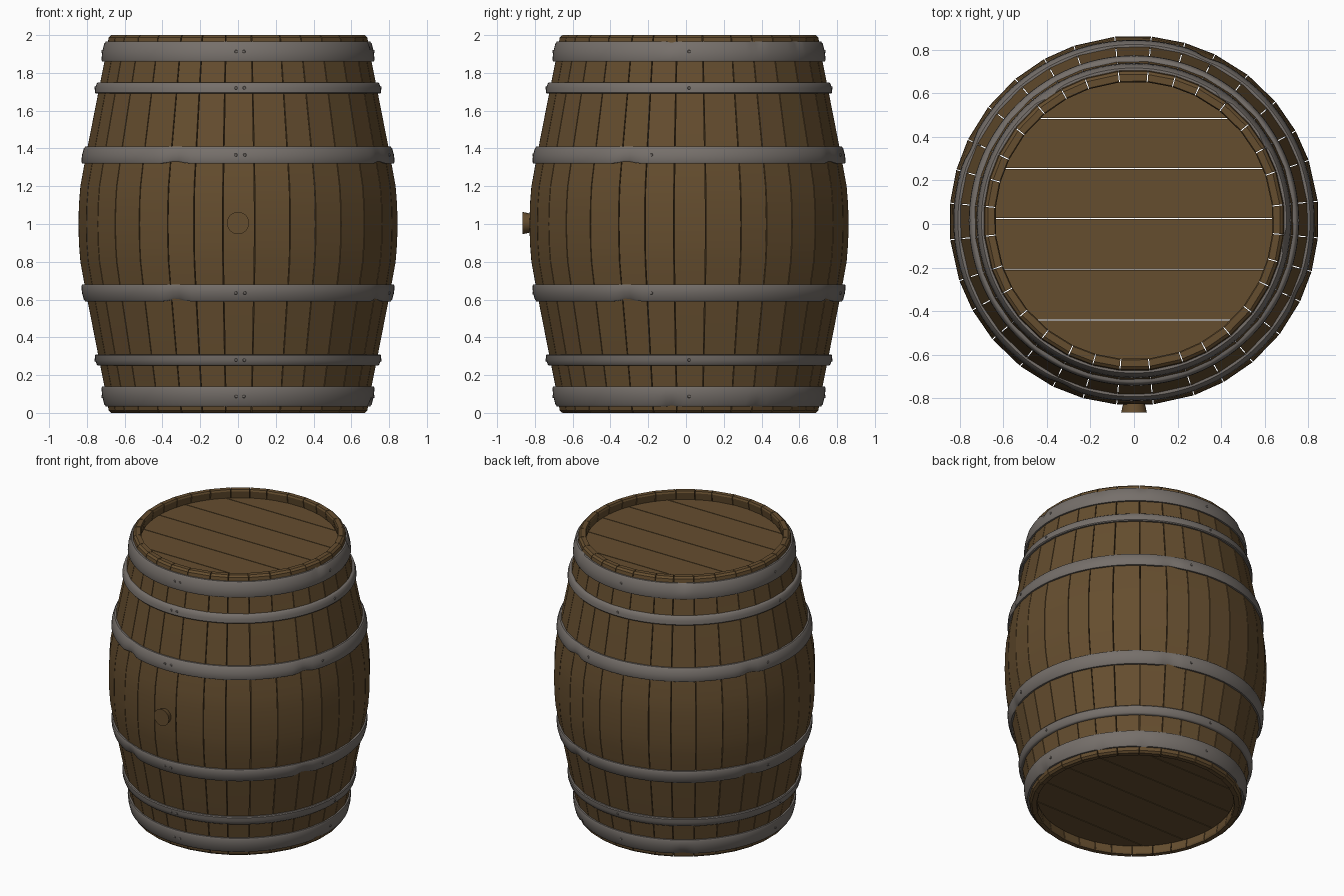
import bpy, bmesh, math
from math import radians, cos, sin
from mathutils import Matrix, Vector

cube = bpy.data.objects.get("Cube")
if cube:
    bpy.data.objects.remove(cube, do_unlink=True)

CY = 0.016            # barrel axis in y
LID_R = 0.64
STAVE_THICK = 0.05
GAP = 0.0045


def material(name, rgb, metallic=0.0):
    m = bpy.data.materials.new(name)
    m.use_nodes = True
    m.diffuse_color = (*rgb, 1)
    m.node_tree.nodes["Principled BSDF"].inputs["Base Color"].default_value = (*rgb, 1)
    return m


WOOD = material("oak_wood", (0.13, 0.075, 0.028))
IRON = material("dull_iron", (0.18, 0.16, 0.145))


def finish(bm, name, mat, angle=30):
    bmesh.ops.recalc_face_normals(bm, faces=bm.faces)
    mesh = bpy.data.meshes.new(name)
    bm.to_mesh(mesh)
    bm.free()
    mesh.materials.append(mat)
    obj = bpy.data.objects.new(name, mesh)
    obj.location.y = CY
    bpy.context.collection.objects.link(obj)
    bpy.ops.object.select_all(action='DESELECT')
    obj.select_set(True)
    bpy.context.view_layer.objects.active = obj
    bpy.ops.object.shade_smooth_by_angle(angle=radians(angle))
    return obj


# Barrel radius by distance from mid height
BULGE = [(0, .848), (.1, .846), (.2, .838), (.37, .807), (.7, .742), (.86, .71), (1, .685)]


def radius(z):
    d = min(abs(z - 1), 1)
    for (d0, r0), (d1, r1) in zip(BULGE, BULGE[1:]):
        if d <= d1:
            return r0 + (r1 - r0) * (d - d0) / (d1 - d0)


def loft(bm, rings, closed):
    """Skin matching vertex loops; cap the ends unless the loft is closed."""
    n = len(rings[0])
    pairs = list(zip(rings, rings[1:])) + ([(rings[-1], rings[0])] if closed else [])
    for a, b in pairs:
        for i in range(n):
            j = (i + 1) % n
            bm.faces.new((a[i], a[j], b[j], b[i]))
    if not closed:
        bm.faces.new(rings[0])
        bm.faces.new(rings[-1])


# Staves: one quarter pattern of widths, repeated around the barrel
SEAMS = [-50, -38, -26, -16, -5.4, 6, 19, 29, 40]
half = [1 - d for d, r in reversed(BULGE)]
heights = half + [2 - z for z in reversed(half[:-1])]
heights = [0, .012] + heights[1:-1] + [1.988, 2]
bm = bmesh.new()
for quarter in range(4):
    for a0, a1 in zip(SEAMS, SEAMS[1:]):
        rings = []
        for z in heights:
            chamfer = .012 if z in (0, 2) else 0
            ro = radius(z) - chamfer
            ri = radius(z) - STAVE_THICK + chamfer * .6
            ring = []
            for a, r, side in ((a0, ro, 1), (a1, ro, -1), (a1, ri, -1), (a0, ri, 1)):
                t = radians(a + quarter * 90 - 90) + side * GAP / 2 / r
                ring.append(bm.verts.new((r * cos(t), r * sin(t), z)))
            rings.append(ring)
        loft(bm, rings, False)
finish(bm, "staves", WOOD)

# Plank lids with open seams, clipped to a circle
CUTS = [-LID_R, -.456, -.226, .009, .239, .469, LID_R]
for name, z0 in (("bottom_lid", .06), ("top_lid", 1.915)):
    bm = bmesh.new()
    for lo, hi in zip(CUTS, CUTS[1:]):
        lo, hi = lo + GAP / 2, hi - GAP / 2
        ys = [lo + (hi - lo) * i / 10 for i in range(11)]
        edge = [(math.sqrt(max(LID_R ** 2 - y * y, .0004)), y) for y in ys]
        outline = edge + [(-x, y) for x, y in reversed(edge)]
        loft(bm, [[bm.verts.new((x, y, z)) for x, y in outline] for z in (z0, z0 + .025)], False)
    finish(bm, name, WOOD)


# Hoops: rounded strap section swept round the barrel, with a few knocks
def hoop(name, z0, z1, dents, flip=False):
    bm = bmesh.new()
    rings = []
    n = 144
    rim = z1 > 1.9 or z0 < .1
    for i in range(n):
        deg = i * 360 / n
        t = radians(deg)
        ring = []
        for v, out in ((0, -.008), (0, .009), (.1, .015), (.5, .018),
                       (.9, .015), (1, .009), (1, -.008)):
            z = z0 + (z1 - z0) * v
            r = radius(z) + out
            for at, width, depth in dents:
                off = abs((deg - at + 180) % 360 - 180) / width
                if off < 1:
                    k = (1 + cos(off * math.pi)) / 2
                    if rim:
                        outer = v if z1 > 1.9 else 1 - v
                        r -= depth * k * max(0, outer - .6) * 2
                    else:
                        r -= depth * k * (1 - .6 * v)
                        z += .012 * k * (1 - v)
            ring.append(bm.verts.new((r * cos(t), r * sin(t), z)))
        rings.append(ring)
    loft(bm, rings, True)
    finish(bm, name, IRON, 40)


MID_DENTS = [(q * 90 - 24, 6, .012) for q in range(4)]
RIM_DENTS = [(124, 6, .02), (54, 3, .018), (31, 3, .018), (-8, 5, .02)]
HOOPS = [("rim", .035, .14, RIM_DENTS), ("quarter", .25, .31, []), ("belly", .59, .68, MID_DENTS)]
for label, lo, hi, dents in HOOPS:
    hoop("lower_" + label + "_hoop", lo, hi, dents)
    hoop("upper_" + label + "_hoop", 2 - hi, 2 - lo, dents)


# Round studs facing outward, used for rivets and the bung
def stud(bm, deg, z, r_in, r_out, base, tip, sides):
    d = Vector((cos(radians(deg)), sin(radians(deg)), 0))
    rot = d.to_track_quat('Z', 'Y').to_matrix().to_4x4()
    place = Matrix.Translation(d * (r_in + r_out) / 2 + Vector((0, 0, z))) @ rot
    bmesh.ops.create_cone(bm, cap_ends=True, segments=sides, radius1=base,
                          radius2=tip, depth=r_out - r_in, matrix=place)


bm = bmesh.new()
for label, lo, hi, dents in HOOPS:
    for z in ((lo + hi) / 2, 2 - (lo + hi) / 2):
        r = radius(z) + .016
        turn = -14 if label == "belly" else 0
        for deg in (-90.8, -87.5, turn, 90 + turn, 180 + turn):
            stud(bm, deg, z, r - .005, r + .006, .011, .007, 10)
finish(bm, "rivets", IRON)

bm = bmesh.new()
stud(bm, -90, 1.005, .82, .881, .045, .059, 24)
finish(bm, "bung", WOOD)
